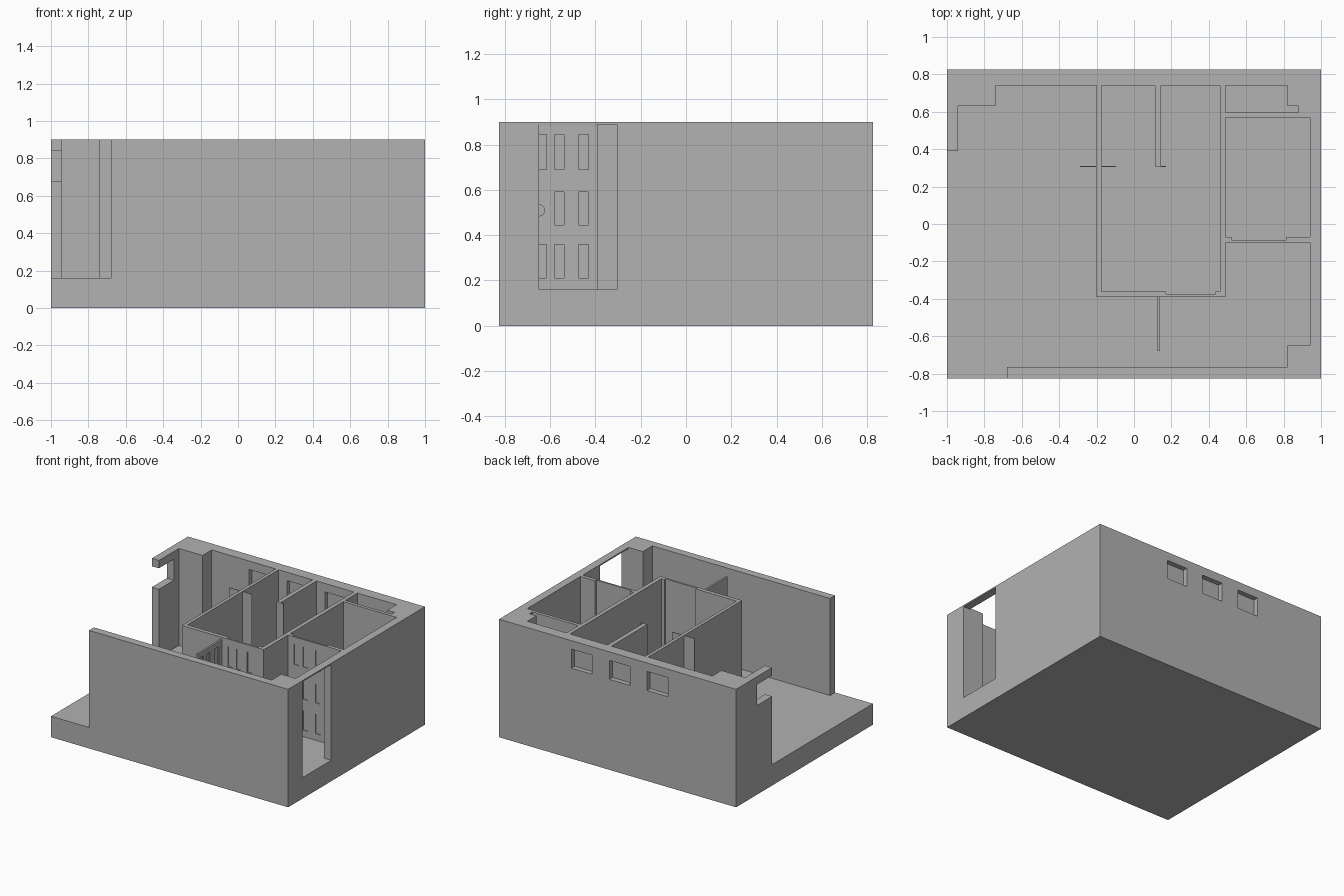
import bpy, bmesh
from mathutils import Matrix, Vector

cube = bpy.data.objects.get("Cube")
if cube:
    bpy.data.objects.remove(cube, do_unlink=True)

FLOOR, TOP = 0.16, 0.9

plaster = bpy.data.materials.new("plain grey")
plaster.use_nodes = True
GREY = (0.445, 0.445, 0.445, 1)
plaster.diffuse_color = GREY
plaster.node_tree.nodes["Principled BSDF"].inputs["Base Color"].default_value = GREY


def finish(name, bm):
    bmesh.ops.recalc_face_normals(bm, faces=bm.faces)
    mesh = bpy.data.meshes.new(name)
    bm.to_mesh(mesh)
    bm.free()
    mesh.materials.append(plaster)
    obj = bpy.data.objects.new(name, mesh)
    bpy.context.collection.objects.link(obj)
    return obj


def add_box(bm, x, y, z):
    lo, hi = Vector((x[0], y[0], z[0])), Vector((x[1], y[1], z[1]))
    mat = Matrix.Translation((lo + hi) / 2) @ Matrix.Diagonal((hi - lo).to_4d())
    bmesh.ops.create_cube(bm, size=1, matrix=mat)


def box(name, x, y, z=(FLOOR, TOP)):
    bm = bmesh.new()
    add_box(bm, x, y, z)
    return finish(name, bm)


def prism(name, outline):
    bm = bmesh.new()
    base = bm.faces.new([bm.verts.new((x, y, FLOOR)) for x, y in outline])
    up = bmesh.ops.extrude_face_region(bm, geom=[base])["geom"]
    bmesh.ops.translate(bm, vec=(0, 0, TOP - FLOOR),
                        verts=[v for v in up if isinstance(v, bmesh.types.BMVert)])
    return finish(name, bm)


def cut(obj, bm):
    """Subtract the cutter mesh and remove it again."""
    cutter = finish("cutter", bm)
    cutter.hide_render = True
    mod = obj.modifiers.new("cut", "BOOLEAN")
    mod.operation, mod.solver, mod.object = "DIFFERENCE", "EXACT", cutter
    bpy.context.view_layer.objects.active = obj
    bpy.ops.object.modifier_apply(modifier=mod.name)
    bpy.data.objects.remove(cutter, do_unlink=True)


def door_panels(obj, start, width, depth, along_x):
    """Sink eight panels and a round handle cup into one door face."""
    bm = bmesh.new()
    s = width / 0.3
    rows = ((0.21, 0.36), (0.445, 0.59), (0.69, 0.845))
    for c, (a, b) in enumerate(((0.02, 0.065), (0.1, 0.142), (0.205, 0.25))):
        span = (start + a * s, start + b * s)
        for r, z in enumerate(rows):
            if (c, r) != (0, 1):
                add_box(bm, *((span, depth) if along_x else (depth, span)), z)
    mid, pos = sum(depth) / 2, start + 0.03 * s
    place = Matrix.Translation((pos, mid, 0.51) if along_x else (mid, pos, 0.51))
    turn = Matrix.Rotation(1.5707963, 4, "X" if along_x else "Y")
    bmesh.ops.create_cone(bm, cap_ends=True, segments=20, radius1=0.025, radius2=0.025,
                          depth=depth[1] - depth[0], matrix=place @ turn)
    cut(obj, bm)


# Floor slab
box("floor_slab", (-1, 1), (-0.825, 0.825), (0, FLOOR))

# Outer wall, open at the front right corner, with thick corner blocks
outer = prism("outer_wall", [
    (-0.68, -0.825), (1, -0.825), (1, 0.825), (-1, 0.825), (-1, 0.39), (-0.94, 0.39),
    (-0.94, 0.63), (-0.74, 0.63), (-0.74, 0.74), (0.82, 0.74), (0.82, 0.63),
    (0.88, 0.63), (0.88, 0.57), (0.94, 0.57), (0.94, -0.65), (0.82, -0.65),
    (0.82, -0.765), (-0.68, -0.765)])

# Entrance, back windows and the side window notch
openings = bmesh.new()
windows = [(x - 0.088, x + 0.088) for x in (0.302, -0.018, -0.337)]
add_box(openings, (0.9, 1.1), (-0.65, -0.305), (FLOOR - 0.02, 0.89))
add_box(openings, (-1.1, -0.9), (0.3, 0.57), (0.68, 0.84))
for span in windows:
    add_box(openings, span, (0.7, 0.9), (0.69, 0.835))
cut(outer, openings)
for i, span in enumerate(windows):
    box(f"window_pane_{i + 1}", span, (0.775, 0.787), (0.69, 0.835))

# Inner walls
box("hall_wall", (-0.2, -0.175), (-0.36, 0.74))
box("middle_wall", (0.46, 0.49), (-0.36, 0.74))
box("dividing_wall", (0.112, 0.145), (0.307, 0.74))
box("closet_wall", (0.49, 0.88), (0.57, 0.595))

# Cross walls, thinner behind their doors
front = prism("front_room_wall", [
    (-0.2, -0.39), (0.49, -0.39), (0.49, -0.36), (0.435, -0.36), (0.435, -0.375),
    (0.17, -0.375), (0.17, -0.36), (-0.2, -0.36)])
door_panels(front, 0.17, 0.265, (-0.45, -0.383), True)
side = prism("side_room_wall", [
    (0.49, -0.098), (0.94, -0.098), (0.94, -0.07), (0.815, -0.07), (0.815, -0.085),
    (0.52, -0.085), (0.52, -0.07), (0.49, -0.07)])
door_panels(side, 0.52, 0.295, (-0.15, -0.092), True)

# Door standing open
leaf = box("open_door", (0.125, 0.14), (-0.68, -0.39), (FLOOR, 0.885))
door_panels(leaf, -0.68, 0.3, (0.133, 0.2), False)

# Thin upright plates beside the inner walls
for i, span in enumerate(((-0.29, -0.2), (-0.175, -0.097), (0.145, 0.172))):
    box(f"upright_plate_{i + 1}", span, (0.305, 0.309))
